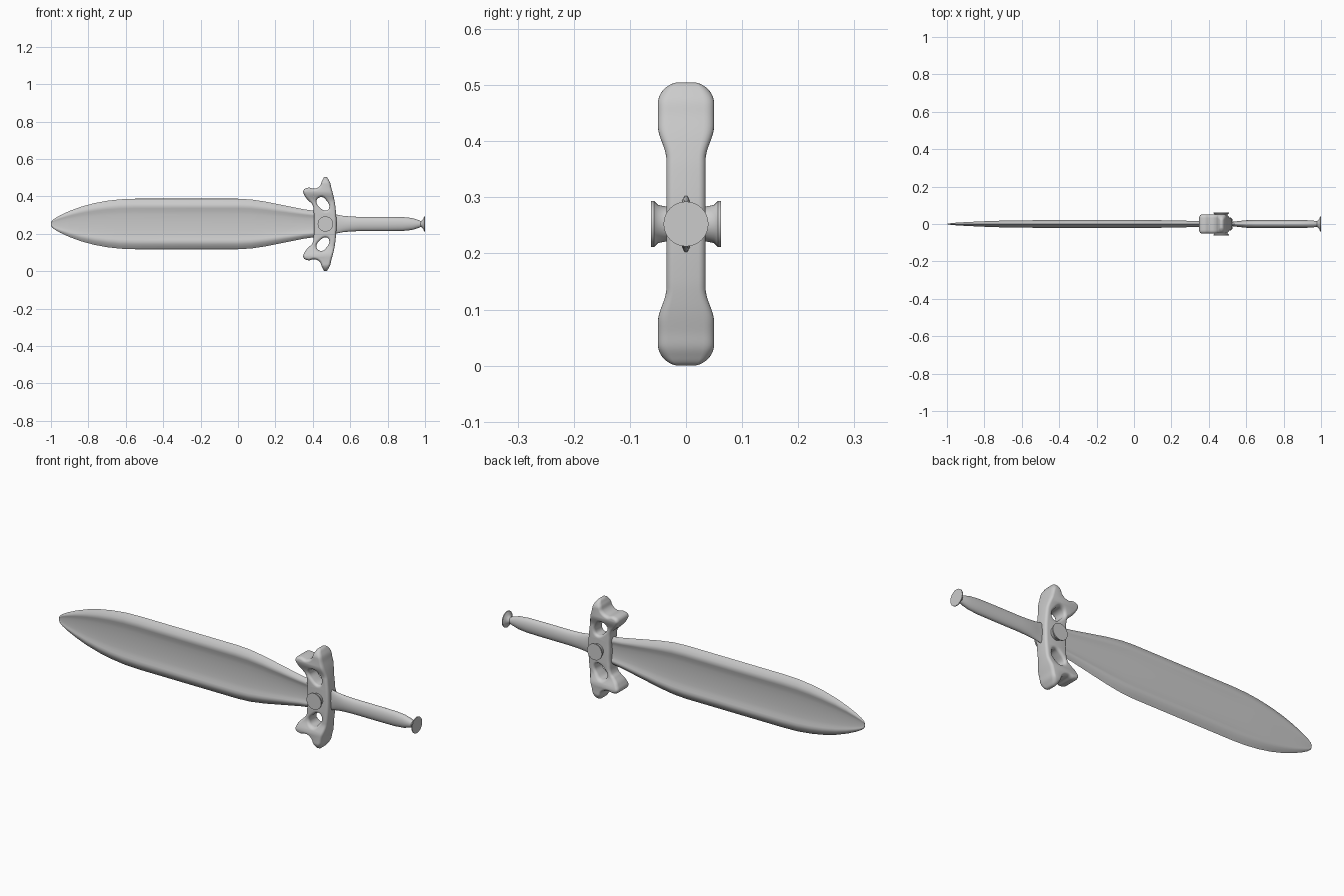
import bpy, bmesh, math
from mathutils import Matrix

if "Cube" in bpy.data.objects:
    bpy.data.objects.remove(bpy.data.objects["Cube"])

CZ = 0.2525  # height of the sword's long axis


def finish(name, mesh, angle=40):
    ob = bpy.data.objects.new(name, mesh)
    bpy.context.collection.objects.link(ob)
    bpy.ops.object.select_all(action='DESELECT')
    ob.select_set(True)
    bpy.context.view_layer.objects.active = ob
    bpy.ops.object.shade_smooth_by_angle(angle=math.radians(angle))
    return ob


def loft(name, stations, section, angle=40):
    """Stations are (x, half thickness y, half height z); section is a unit loop."""
    bm = bmesh.new()
    rings = [[bm.verts.new((x, ty * v, CZ + hz * u)) for v, u in section]
             for x, ty, hz in stations]
    n = len(section)
    for a, b in zip(rings, rings[1:]):
        for i in range(n):
            j = (i + 1) % n
            bm.faces.new((a[i], a[j], b[j], b[i]))
    bm.faces.new(rings[0])
    bm.faces.new(rings[-1])
    bmesh.ops.recalc_face_normals(bm, faces=bm.faces)
    me = bpy.data.meshes.new(name)
    bm.to_mesh(me)
    bm.free()
    return finish(name, me, angle)


# Blade: sharp edges with a shallow fuller on both sides
half = [(0.5, 0.9), (0.85, 0.8), (1, 0.71), (0.9, 0.62), (0.72, 0.52), (0.6, 0.38), (0.53, 0.2)]
side = half + [(0.5, 0)] + [(v, -u) for v, u in reversed(half)]
blade_section = [(0, 1)] + side + [(0, -1)] + [(-v, u) for v, u in reversed(side)]
loft("blade", [
    (-1.0, 0.001, 0.004), (-0.995, 0.002, 0.017), (-0.98, 0.004, 0.03),
    (-0.95, 0.007, 0.047), (-0.9, 0.010, 0.070), (-0.84, 0.013, 0.092),
    (-0.77, 0.016, 0.111), (-0.7, 0.018, 0.124), (-0.63, 0.019, 0.132),
    (-0.55, 0.020, 0.135), (-0.3, 0.022, 0.135), (0.0, 0.022, 0.135),
    (0.07, 0.021, 0.131), (0.15, 0.020, 0.119), (0.25, 0.018, 0.099),
    (0.35, 0.016, 0.079), (0.45, 0.014, 0.064)], blade_section, 60)

# Grip and pommel
circle = [(math.sin(2 * math.pi * i / 32), math.cos(2 * math.pi * i / 32)) for i in range(32)]
loft("grip", [
    (0.48, 0.010, 0.054), (0.53, 0.012, 0.050), (0.56, 0.016, 0.044),
    (0.60, 0.020, 0.040), (0.65, 0.021, 0.038), (0.80, 0.021, 0.038),
    (0.88, 0.021, 0.037), (0.93, 0.020, 0.032), (0.96, 0.018, 0.023),
    (0.98, 0.014, 0.015)], circle)
loft("pommel", [(0.968, 0.012, 0.012), (0.98, 0.016, 0.016), (0.99, 0.027, 0.027),
                (0.996, 0.040, 0.040), (1.0, 0.040, 0.040)], circle)

# Round boss through the guard, flared at both faces
boss = loft("guard_boss", [
    (-0.0625, 0.041, 0.041), (-0.057, 0.041, 0.041), (-0.050, 0.034, 0.034),
    (-0.035, 0.031, 0.031), (0.035, 0.031, 0.031), (0.050, 0.034, 0.034),
    (0.057, 0.041, 0.041), (0.0625, 0.041, 0.041)], circle)
boss.data.transform(Matrix.Translation((0.467, 0, CZ)) @ Matrix.Rotation(math.pi / 2, 4, 'Z')
                    @ Matrix.Translation((0, 0, -CZ)))

# Guard: rounded outline with two openings, thicker at the horns
upper = [(0.521, 0.09), (0.514, 0.135), (0.500, 0.19), (0.487, 0.232), (0.467, 0.252),
         (0.450, 0.232), (0.437, 0.203), (0.410, 0.189), (0.375, 0.194), (0.350, 0.180),
         (0.357, 0.150), (0.380, 0.122), (0.397, 0.105), (0.405, 0.06)]
hole = [(0.420, 0.124), (0.446, 0.144), (0.474, 0.124), (0.488, 0.092), (0.474, 0.072),
        (0.438, 0.088)]


def mirrored(points):
    return [(x, -z) for x, z in reversed(points)]


cu = bpy.data.curves.new("guard_outline", 'CURVE')
cu.dimensions = '2D'
cu.fill_mode = 'BOTH'
cu.resolution_u = 8
cu.extrude = 0.022
cu.bevel_depth = 0.013
cu.bevel_resolution = 4
cu.offset = -0.013
for pts in ([(0.526, 0)] + upper + [(0.406, 0)] + mirrored(upper), hole, mirrored(hole)):
    sp = cu.splines.new('BEZIER')
    sp.bezier_points.add(len(pts) - 1)
    sp.use_cyclic_u = True
    for bp, (x, z) in zip(sp.bezier_points, pts):
        bp.co = (x, z, 0)
        bp.handle_left_type = bp.handle_right_type = 'AUTO'
tmp = bpy.data.objects.new("guard_outline", cu)
bpy.context.collection.objects.link(tmp)
dg = bpy.context.evaluated_depsgraph_get()
guard = bpy.data.meshes.new_from_object(tmp.evaluated_get(dg))
bpy.data.objects.remove(tmp)
guard.transform(Matrix.Rotation(math.pi / 2, 4, 'X'))

bm = bmesh.new()
bm.from_mesh(guard)
bmesh.ops.remove_doubles(bm, verts=bm.verts, dist=0.0001)
for v in bm.verts:
    d = abs(v.co.z)
    t = min(max((d - 0.115) / 0.06, 0), 1)
    v.co.y *= 1 + 0.43 * t * t * (3 - 2 * t)
    v.co.y *= 1 - 0.45 * (max(d - 0.215, 0) / 0.037) ** 2
    v.co.z += CZ
bmesh.ops.recalc_face_normals(bm, faces=bm.faces)
bm.to_mesh(guard)
bm.free()
finish("guard", guard, 50)
